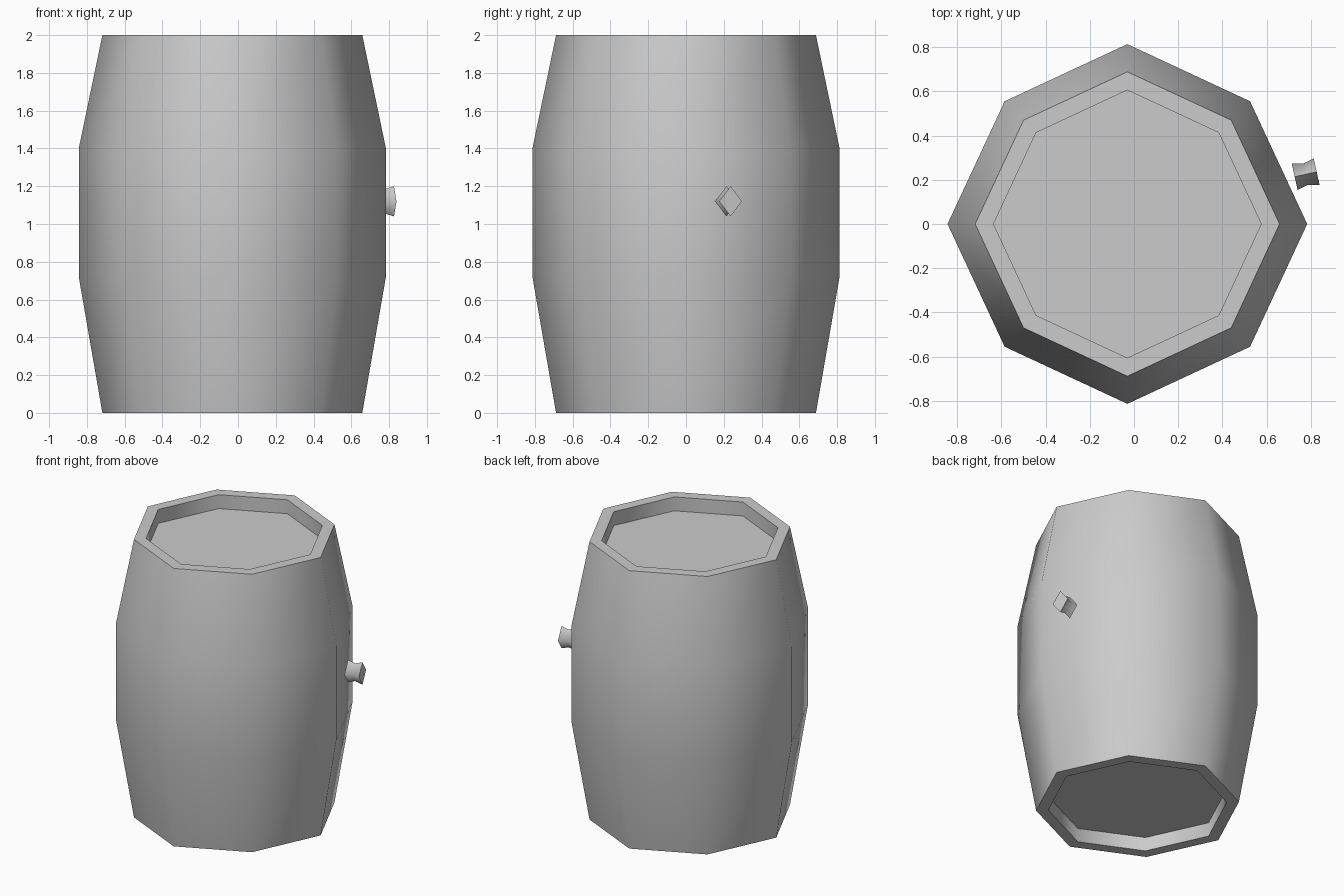
import bpy, bmesh, math
from mathutils import Matrix, Vector

old = bpy.data.objects.get("Cube")
if old:
    bpy.data.objects.remove(old, do_unlink=True)

grey = bpy.data.materials.new("light grey")
grey.use_nodes = True
grey.diffuse_color = (0.6, 0.6, 0.6, 1)
grey.node_tree.nodes["Principled BSDF"].inputs["Base Color"].default_value = (0.6, 0.6, 0.6, 1)


def lathe(name, profile, sides, matrix, squash=1.0, alternate=1.0):
    """Skin rings of (radius, height) around z and cap both ends."""
    bm = bmesh.new()
    rings = []
    for radius, height in profile:
        ring = []
        for i in range(sides):
            a = math.tau * i / sides
            r = radius * (alternate if i % 2 else 1)
            ring.append(bm.verts.new((r * math.cos(a), r * math.sin(a) * squash, height)))
        rings.append(ring)
    for low, high in zip(rings, rings[1:]):
        for i in range(sides):
            j = (i + 1) % sides
            bm.faces.new((low[i], low[j], high[j], high[i]))
    bm.faces.new(rings[0][::-1])
    bm.faces.new(rings[-1])
    bmesh.ops.recalc_face_normals(bm, faces=bm.faces[:])
    mesh = bpy.data.meshes.new(name)
    bm.to_mesh(mesh)
    bm.free()
    mesh.materials.append(grey)
    obj = bpy.data.objects.new(name, mesh)
    bpy.context.collection.objects.link(obj)
    obj.matrix_world = matrix
    return obj


def smooth(obj, degrees):
    bpy.ops.object.select_all(action="DESELECT")
    obj.select_set(True)
    bpy.context.view_layer.objects.active = obj
    bpy.ops.object.shade_smooth_by_angle(angle=math.radians(degrees))


# Bulging eight-sided body with a recessed lid and base
half = [(0.605, 0.1), (0.605, 0), (0.688, 0), (0.813, 0.72)]
upper = [(0.813, 1.4), (0.688, 2), (0.605, 2), (0.605, 1.9)]
body = lathe("barrel_body", half + upper, 8,
             Matrix.Translation((-0.03, 0, 0)), alternate=0.965)
smooth(body, 60)

# Waisted four-sided bung standing just off the side
axis = Vector((0.1, 0.022, 0)).normalized()
side = Vector((0, 0, 1)).cross(axis)
turn = Matrix((Vector((0, 0, 1)), side, axis)).transposed().to_4x4()
bung = lathe("bung", [(0.08, -0.051), (0.064, 0), (0.08, 0.051)], 4,
             Matrix.Translation((0.776, 0.225, 1.12)) @ turn, squash=0.77)
smooth(bung, 100)
for p in bung.data.polygons:
    if len({round(bung.data.vertices[v].co.z, 3) for v in p.vertices}) == 1:
        p.use_smooth = False
